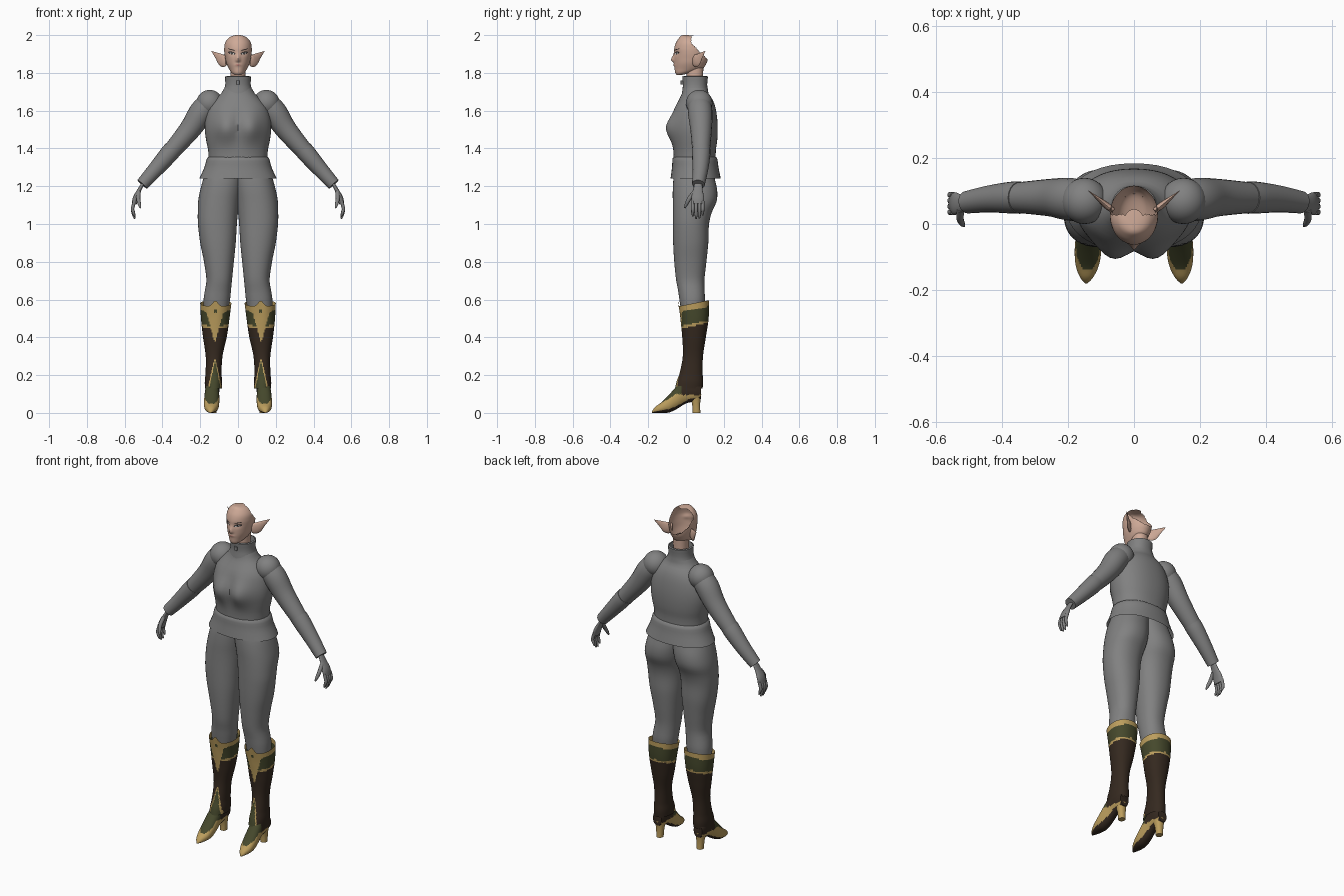
import bpy, bmesh, math
from mathutils import Vector
from mathutils.bvhtree import BVHTree

if "Cube" in bpy.data.objects:
    bpy.data.objects.remove(bpy.data.objects["Cube"])


def material(name, *rgb):
    m = bpy.data.materials.new(name)
    m.use_nodes = True
    m.diffuse_color = (*rgb, 1)
    m.node_tree.nodes["Principled BSDF"].inputs["Base Color"].default_value = (*rgb, 1)
    return m


GREY = material("grey cloth", .22, .22, .22)
SKIN = material("skin", .62, .40, .31)
GOLD = material("gold trim", .50, .34, .11)
GREEN = material("olive leather", .06, .065, .025)
BROWN = material("dark brown leather", .035, .022, .014)
BLACK = material("lash black", .015, .012, .012)
WHITE = material("eye white", .6, .6, .58)
LIP = material("lip", .48, .22, .18)
BOOT = [GOLD, GREEN, BROWN]


def finish(name, bm, mats, mirror=False, rule=None):
    """Turn a bmesh into a smooth-shaded object."""
    bmesh.ops.recalc_face_normals(bm, faces=bm.faces)
    for f in bm.faces:
        f.smooth = True
        if rule:
            f.material_index = rule(f.calc_center_median(), f.normal)
    mesh = bpy.data.meshes.new(name)
    bm.to_mesh(mesh)
    bm.free()
    mesh.set_sharp_from_angle(angle=math.radians(45))
    for m in mats:
        mesh.materials.append(m)
    ob = bpy.data.objects.new(name, mesh)
    bpy.context.collection.objects.link(ob)
    if mirror:
        ob.modifiers.new("mirror", "MIRROR").use_mirror_merge = False
    return ob


def smooth_rows(rows, step):
    """Cubic interpolation of rows whose first value is the position."""
    def slope(i, k):
        a, b = rows[max(i - 1, 0)], rows[min(i + 1, len(rows) - 1)]
        return (b[k] - a[k]) / (b[0] - a[0])
    out = [rows[0]]
    for i, (p, q) in enumerate(zip(rows, rows[1:])):
        d = q[0] - p[0]
        count = max(1, round(d / step))
        for j in range(1, count + 1):
            s = j / count
            h = s * s * (3 - 2 * s)
            out.append([p[0] + d * s] + [
                p[k] * (1 - h) + q[k] * h
                + d * s * (1 - s) * ((1 - s) * slope(i, k) - s * slope(i + 1, k))
                for k in range(1, len(p))])
    return out


def skin_rings(rings, cap):
    bm = bmesh.new()
    loops = [[bm.verts.new(p) for p in ring] for ring in rings]
    n = len(loops[0])
    for a, b in zip(loops, loops[1:]):
        for i in range(n):
            j = (i + 1) % n
            bm.faces.new((a[i], a[j], b[j], b[i]))
    if cap:
        bm.faces.new(loops[0])
        bm.faces.new(loops[-1])
    return bm


def loft(rows, axis="z", n=40, step=.02, power=2.2, cap=False, deform=None):
    """Rounded sections given as (position, low, high, low, high)."""
    rings = []
    for t, a0, a1, b0, b1 in smooth_rows(rows, step):
        ring = []
        for i in range(n):
            c, s = math.cos(math.tau * i / n), math.sin(math.tau * i / n)
            a = (a0 + a1) / 2 + (a1 - a0) / 2 * math.copysign(abs(c) ** (2 / power), c)
            b = (b0 + b1) / 2 + (b1 - b0) / 2 * math.copysign(abs(s) ** (2 / power), s)
            p = Vector((a, b, t) if axis == "z" else (a, t, b))
            ring.append(deform(p) if deform else p)
        rings.append(ring)
    return skin_rings(rings, cap)


def centred(rows):
    return [(z, -w, w, y0, y1) for z, w, y0, y1 in rows]


def tube(name, points, mat=GREY, flat=1, hint=(0, 1, 0), n=20, step=.2):
    """Mirrored tapering limb through (x, y, z, radius) points."""
    path = smooth_rows([(i, *p) for i, p in enumerate(points)], step)
    rings = []
    for i, (_, x, y, z, r) in enumerate(path):
        t = Vector(path[min(i + 1, len(path) - 1)][1:4]) - Vector(path[max(i - 1, 0)][1:4])
        t.normalize()
        side = Vector(hint) - t * t.dot(Vector(hint))
        side.normalize()
        up = t.cross(side) * flat
        rings.append([Vector((x, y, z)) + (side * math.cos(a) + up * math.sin(a)) * r
                      for a in (math.tau * k / n for k in range(n))])
    return finish(name, skin_rings(rings, True), [mat], mirror=True)


def bump(d, width):
    return math.exp(-(d / width) ** 2)


# Jacket: bodice, flared hem, collar and clasp
def bust(p):
    if p.y < .04:
        p.y -= .042 * bump(abs(p.x) - .065, .06) * bump(p.z - 1.51, .075)
    return p


finish("jacket_bodice", loft(centred([
    (1.345, .155, -.065, .157), (1.39, .158, -.066, .158), (1.44, .168, -.068, .165),
    (1.5, .176, -.07, .168), (1.56, .172, -.065, .165), (1.62, .153, -.055, .155),
    (1.66, .12, -.036, .14), (1.69, .09, -.022, .12), (1.72, .072, -.016, .115)]),
    n=64, deform=bust), [GREY])
finish("jacket_hem", loft(centred([
    (1.24, .205, -.082, .184), (1.3, .178, -.074, .172), (1.35, .163, -.07, .164),
    (1.358, .15, -.06, .152)])), [GREY])
finish("collar", loft(centred([
    (1.69, .08, -.022, .118), (1.74, .067, -.016, .112), (1.78, .068, -.02, .116),
    (1.783, .06, -.012, .108), (1.75, .058, -.008, .104)][:4])), [GREY])
finish("collar_clasp", loft(centred([(1.738, .008, -.028, -.01), (1.76, .008, -.028, -.01)]),
                            n=12, cap=True), [GREY])

# Sleeves and shoulder caps
bm = bmesh.new()
bmesh.ops.create_uvsphere(bm, u_segments=28, v_segments=18, radius=.07)
bmesh.ops.translate(bm, verts=bm.verts, vec=(.15, .07, 1.64))
finish("shoulder_cap", bm, [GREY], mirror=True)
tube("upper_sleeve", [(.15, .07, 1.64, .06), (.195, .075, 1.59, .065),
                      (.255, .08, 1.5, .057), (.365, .08, 1.37, .045)])
tube("forearm_sleeve", [(.345, .08, 1.395, .049), (.375, .08, 1.36, .048),
                        (.44, .076, 1.285, .041), (.507, .066, 1.21, .034)])

# Hands
tube("palm", [(.5, .066, 1.22, .02), (.522, .063, 1.18, .025),
              (.541, .062, 1.14, .034), (.55, .062, 1.105, .031)], flat=.42)
for i, tip in enumerate((1.04, 1.028, 1.03, 1.045)):
    y = .036 + .0175 * i
    tube(f"finger_{i + 1}", [(.548, y, 1.12, .009), (.558, y, 1.082, .009),
                             (.553, y, tip + .02, .008), (.546, y, tip, .004)], n=10)
tube("thumb", [(.526, .045, 1.17, .012), (.528, .018, 1.135, .011),
               (.522, .002, 1.105, .009), (.516, -.006, 1.085, .004)], n=10)

# Trousers
finish("trouser_leg", loft([
    (.5, .06, .18, -.02, .09), (.6, .042, .182, -.035, .1), (.65, .037, .175, -.042, .098),
    (.7, .032, .167, -.052, .097), (.8, .022, .18, -.062, .108), (.9, .012, .2, -.068, .118),
    (1, .006, .212, -.07, .122), (1.06, 0, .213, -.07, .136), (1.12, -.01, .211, -.07, .162),
    (1.18, -.02, .2, -.07, .165), (1.25, -.03, .18, -.065, .15), (1.32, -.04, .15, -.05, .14)]),
    [GREY], mirror=True)


# Boots: shaft with pointed top edge, foot, heel
def boot_edge(p):
    rise = max(0, p.z - .48) / .1
    peak = .03 * bump(p.x - .12, .02) if p.y < 0 else 0
    p.z += rise * (.2 * (p.y - .04) + peak)
    return p


def shaft_colour(c, normal):
    off = abs(c.x - .122)
    front = normal.y < -.25
    rim = .548 + .2 * (c.y - .04)
    if c.z > rim:
        return 1 if front and off < .008 and c.z < .55 else 0
    if front and c.z > .37 and off < (c.z - .37) * .28:
        return 0
    if c.z > rim - .075:
        return 1
    if c.z > rim - .088:
        return 0
    if front and c.z < .28 and off < (.3 - c.z) * .22:
        return 1 if off < (.28 - c.z) * .2 else 0
    return 2


def foot_colour(c, normal):
    if normal.z < -.5:
        return 2
    if c.y > -.025 and c.z > .095:
        return 2
    oval = ((c.x - .14) / .036) ** 2 + ((c.y + .07) / .07) ** 2
    return 1 if oval < 1 and normal.z > 0 or c.z > .1 else 0


finish("boot_shaft", loft([
    (.13, .085, .175, -.058, .088), (.165, .084, .176, -.05, .091), (.21, .087, .172, -.034, .088),
    (.3, .082, .171, -.017, .09), (.4, .06, .185, -.02, .105), (.5, .045, .196, -.03, .12),
    (.58, .035, .2, -.042, .122)], n=80, step=.008, deform=boot_edge), BOOT, True, shaft_colour)
finish("boot_foot", loft([
    (-.18, .141, .149, 0, .008), (-.165, .126, .162, 0, .03), (-.13, .108, .176, 0, .056),
    (-.09, .1, .18, .002, .096), (-.05, .099, .178, .02, .14), (0, .1, .172, .05, .19),
    (.05, .099, .171, .062, .19), (.08, .107, .163, .075, .15)],
    axis="y", n=48, step=.008, cap=True), BOOT, True, foot_colour)
finish("boot_heel", loft([(0, .115, .152, .035, .076), (.05, .111, .156, .032, .075),
                          (.1, .104, .164, .015, .081)], cap=True), [GOLD], True)


# Head: face shell open at the back of the skull, neck and pointed ears
def nose(p):
    if p.y < 0:
        ridge = bump(p.z - 1.868, .011 if p.z < 1.868 else .025)
        p.y -= .016 * bump(p.x, .011) * ridge
        p.y += .005 * bump(abs(p.x) - .032, .018) * bump(p.z - 1.904, .014)
        p.y -= .004 * bump(p.x, .018) * bump(p.z - 1.842, .008)
    return p


bm = loft(centred([
    (1.79, .018, -.05, -.02), (1.8, .033, -.057, .03), (1.82, .047, -.06, .085),
    (1.85, .061, -.062, .108), (1.88, .068, -.063, .118), (1.905, .072, -.063, .118),
    (1.93, .073, -.062, .115), (1.96, .068, -.053, .1), (1.985, .05, -.037, .07),
    (1.996, .03, -.027, .045), (2, .008, -.018, .008)]), n=96, step=.004, power=2, cap=True, deform=nose)
skull_back = [f for f in bm.faces if f.calc_center_median().y > .028
              and f.calc_center_median().z > 1.985 - f.calc_center_median().y]
bmesh.ops.delete(bm, geom=skull_back, context="FACES")
face = BVHTree.FromBMesh(bm)
finish("head", bm, [SKIN])
finish("neck", loft(centred([(1.68, .05, -.005, .095), (1.75, .041, .002, .09),
                             (1.83, .041, 0, .092)])), [SKIN])
tube("ear", [(.062, .04, 1.865, .026), (.082, .055, 1.866, .034),
             (.11, .078, 1.89, .018), (.14, .102, 1.915, .001)], SKIN, .3, (0, 0, 1), 14)


# Facial features: thin plates laid on the face
def plate(name, x, z, w, h, tilt, mat, lift, mirror=True):
    bm = bmesh.new()
    def put(u, v):
        px, pz = x + u * w, z + v * h + u * w * tilt
        hit = face.ray_cast(Vector((px, -1, pz)), Vector((0, 1, 0)))[0]
        return bm.verts.new((px, hit.y - lift, pz))
    rings = [[put(r * math.cos(math.tau * i / 20), r * math.sin(math.tau * i / 20))
              for i in range(20)] for r in (.3, .65, 1)]
    bm.faces.new(rings[0])
    for a, b in zip(rings, rings[1:]):
        for i in range(20):
            bm.faces.new((a[i], a[i - 1], b[i - 1], b[i]))
    finish(name, bm, [mat], mirror)


plate("eye_lashes", .033, 1.905, .019, .0075, .2, BLACK, .001)
plate("eye_white", .032, 1.9035, .013, .0045, .2, WHITE, .0018)
plate("iris", .032, 1.904, .0045, .0045, 0, BLACK, .0026)
plate("eyebrow", .034, 1.923, .02, .0022, .25, BLACK, .001)
plate("lips", 0, 1.842, .015, .0045, 0, LIP, .001, False)
